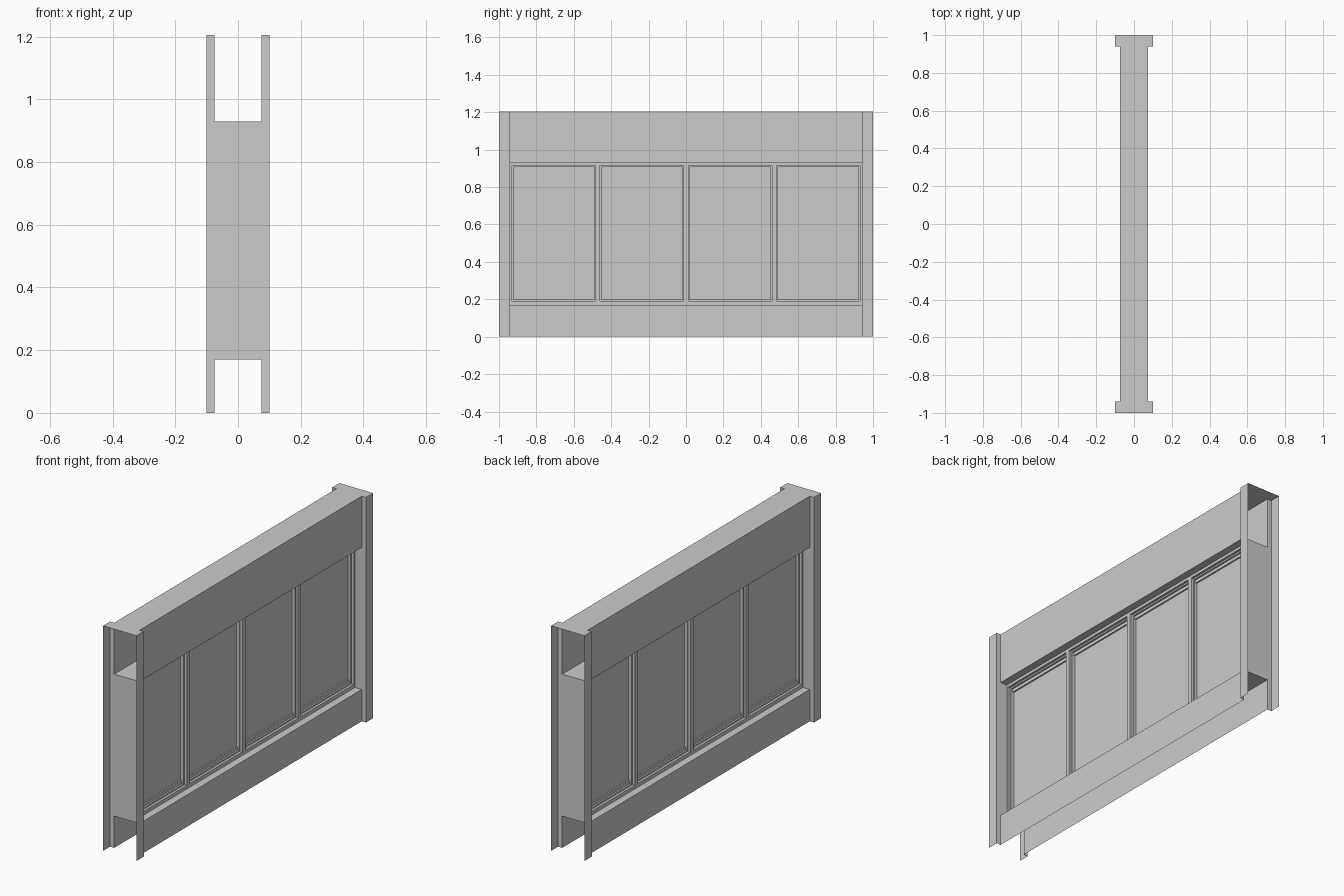
import bpy

if "Cube" in bpy.data.objects:
    bpy.data.objects.remove(bpy.data.objects["Cube"])

H = 1.205                 # overall height
LOW, HIGH = 0.17, 0.93    # top of lower rail, bottom of upper rail
RAIL_X, POST_X = 0.075, 0.1
END_Y, POST_Y = 1.0, 0.94


def make_object(name, verts, faces):
    mesh = bpy.data.meshes.new(name)
    mesh.from_pydata(verts, [], faces)
    mesh.update()
    obj = bpy.data.objects.new(name, mesh)
    bpy.context.collection.objects.link(obj)
    return obj


def sheet(name, outline, z0, z1):
    """Vertical open sheet following an (x, y) outline."""
    n = len(outline)
    verts = [(x, y, z) for z in (z0, z1) for x, y in outline]
    faces = [(i, i + 1, n + i + 1, n + i) for i in range(n - 1)]
    return make_object(name, verts, faces)


def plate(name, outline, z):
    """Flat horizontal sheet."""
    return make_object(name, [(x, y, z) for x, y in outline], [tuple(range(len(outline)))])


def box(name, x, y, z):
    verts = [(a, b, c) for c in z for a, b in
             ((x[0], y[0]), (x[1], y[0]), (x[1], y[1]), (x[0], y[1]))]
    faces = [(3, 2, 1, 0), (4, 5, 6, 7), (0, 1, 5, 4), (1, 2, 6, 5), (2, 3, 7, 6), (3, 0, 4, 7)]
    return make_object(name, verts, faces)


def rect(x, y):
    return [(-x, -y), (x, -y), (x, y), (-x, y)]


# Rail skins and post flanges, open at the ends and the bottom
for side, s in (("right", 1), ("left", -1)):
    def path(points):
        return [(s * x, s * y) for x, y in points]
    sheet(f"upper_rail_{side}", path([(RAIL_X, -POST_Y), (RAIL_X, POST_Y)]), HIGH, H)
    sheet(f"lower_rail_{side}", path([(RAIL_X, -POST_Y), (RAIL_X, POST_Y)]), 0, LOW)
    sheet(f"post_flange_a_{side}", path([(RAIL_X, POST_Y), (POST_X, POST_Y), (POST_X, END_Y)]), 0, H)
    sheet(f"post_flange_b_{side}", path([(POST_X, -END_Y), (POST_X, -POST_Y), (RAIL_X, -POST_Y)]), 0, H)
    # Closing web of each post, between the rails
    sheet(f"post_web_{side}", path([(RAIL_X, POST_Y), (-RAIL_X, POST_Y)]), LOW, HIGH)

# Top cap with wider ends, and the two ledges of the panel recess
half = [(POST_X, -END_Y), (POST_X, -POST_Y), (RAIL_X, -POST_Y),
        (RAIL_X, POST_Y), (POST_X, POST_Y), (POST_X, END_Y)]
plate("top_cap", half + [(-x, -y) for x, y in half], H)
plate("upper_ledge", rect(RAIL_X, POST_Y)[::-1], HIGH)
plate("lower_ledge", rect(RAIL_X, POST_Y), LOW)

# Panel grid: four openings
FACE, BEAD, STRIP, PANE = 0.035, 0.022, 0.013, 0.005
PITCH, OPEN_W = 0.471, 0.446
Z0, Z1 = 0.19, 0.915
centres = [(i - 1.5) * PITCH for i in range(4)]


def slab(name, x, y, z):
    return box(name, (-x, x), y, z)


slab("frame_top", FACE, (-POST_Y, POST_Y), (Z1, HIGH))
slab("frame_bottom", FACE, (-POST_Y, POST_Y), (LOW, Z0))
edges = [-POST_Y] + [e for c in centres for e in (c - OPEN_W / 2, c + OPEN_W / 2)] + [POST_Y]
for i in range(5):
    slab(f"mullion_{i + 1}", FACE, (edges[2 * i], edges[2 * i + 1]), (Z0, Z1))

# Each opening: bead round the edge, strips at top and bottom, thin pane
B = 0.008
for i, c in enumerate(centres, 1):
    a, b = c - OPEN_W / 2, c + OPEN_W / 2
    slab(f"bead_{i}_top", BEAD, (a, b), (Z1 - B, Z1))
    slab(f"bead_{i}_bottom", BEAD, (a, b), (Z0, Z0 + B))
    slab(f"bead_{i}_near", BEAD, (a, a + B), (Z0 + B, Z1 - B))
    slab(f"bead_{i}_far", BEAD, (b - B, b), (Z0 + B, Z1 - B))
    slab(f"strip_{i}_top", STRIP, (a + B, b - B), (0.89, Z1 - B))
    slab(f"strip_{i}_bottom", STRIP, (a + B, b - B), (Z0 + B, 0.215))
    slab(f"pane_{i}", PANE, (a + B, b - B), (0.215, 0.89))
